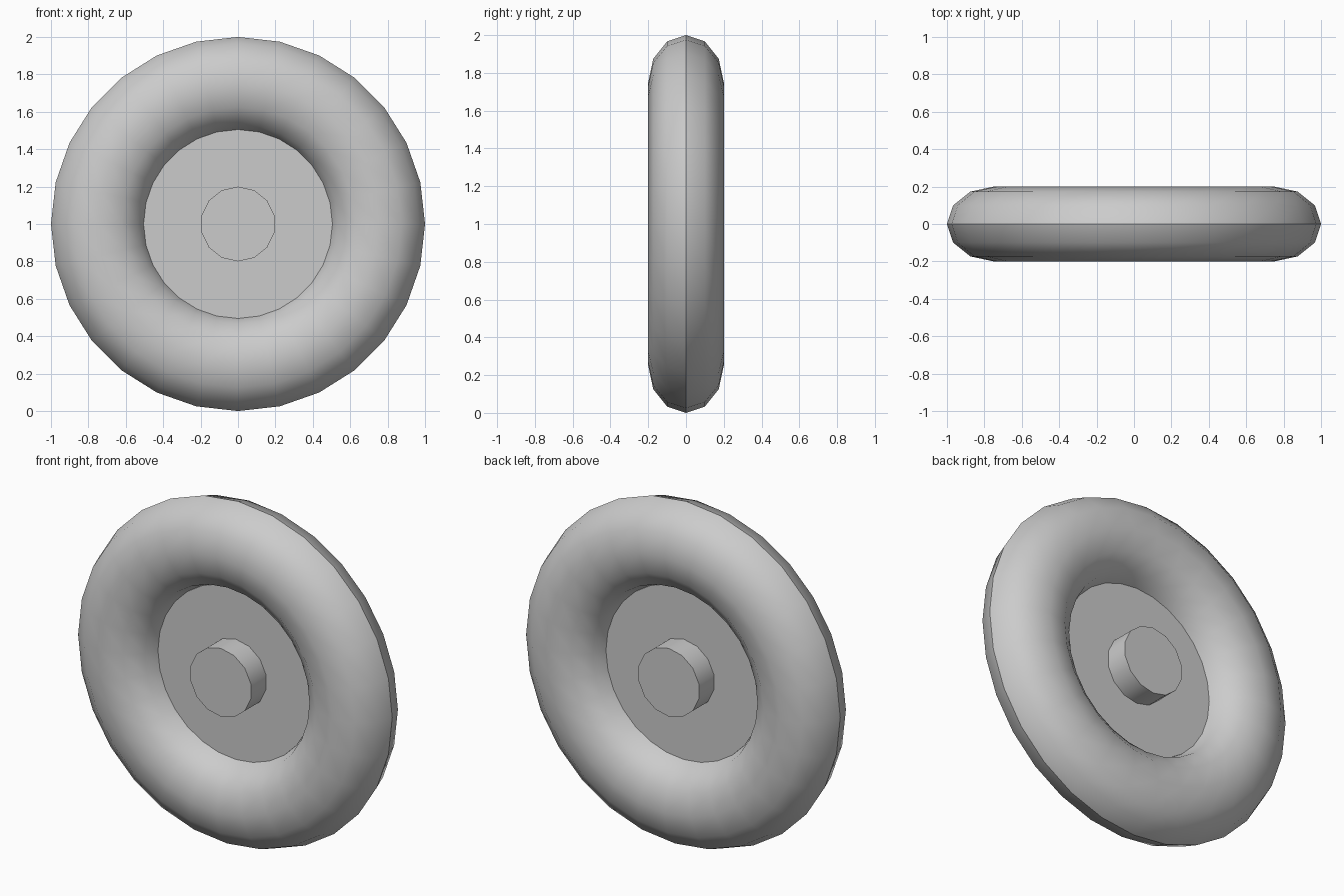
import bpy
import math

cube = bpy.data.objects.get("Cube")
if cube:
    bpy.data.objects.remove(cube, do_unlink=True)

# Single grey material
grey = bpy.data.materials.new("plain_grey")
grey.use_nodes = True
colour = (0.6, 0.6, 0.6, 1)
grey.diffuse_color = colour
grey.node_tree.nodes["Principled BSDF"].inputs["Base Color"].default_value = colour

CENTRE_Z = 1.0


def finish(obj, name, angle):
    obj.name = name
    obj.data.materials.append(grey)
    bpy.ops.object.transform_apply(location=False, rotation=True, scale=True)
    bpy.ops.object.shade_smooth_by_angle(angle=math.radians(angle))


def cylinder(name, radius, depth, sides):
    bpy.ops.mesh.primitive_cylinder_add(
        vertices=sides, radius=radius, depth=depth,
        location=(0, 0, CENTRE_Z), rotation=(math.pi / 2, 0, 0))
    finish(bpy.context.object, name, 30)


# Tyre: ring with an oval section, slightly flattened front to back
bpy.ops.mesh.primitive_torus_add(
    major_segments=28, minor_segments=12,
    major_radius=0.75, minor_radius=0.25,
    location=(0, 0, CENTRE_Z), rotation=(math.pi / 2, 0, 0))
tyre = bpy.context.object
tyre.scale.z = 0.8
finish(tyre, "tyre", 35)

# Thin web closing the ring, and the axle hub through it
cylinder("wheel_disc", 0.505, 0.04, 28)
cylinder("hub", 0.2, 0.32, 14)
